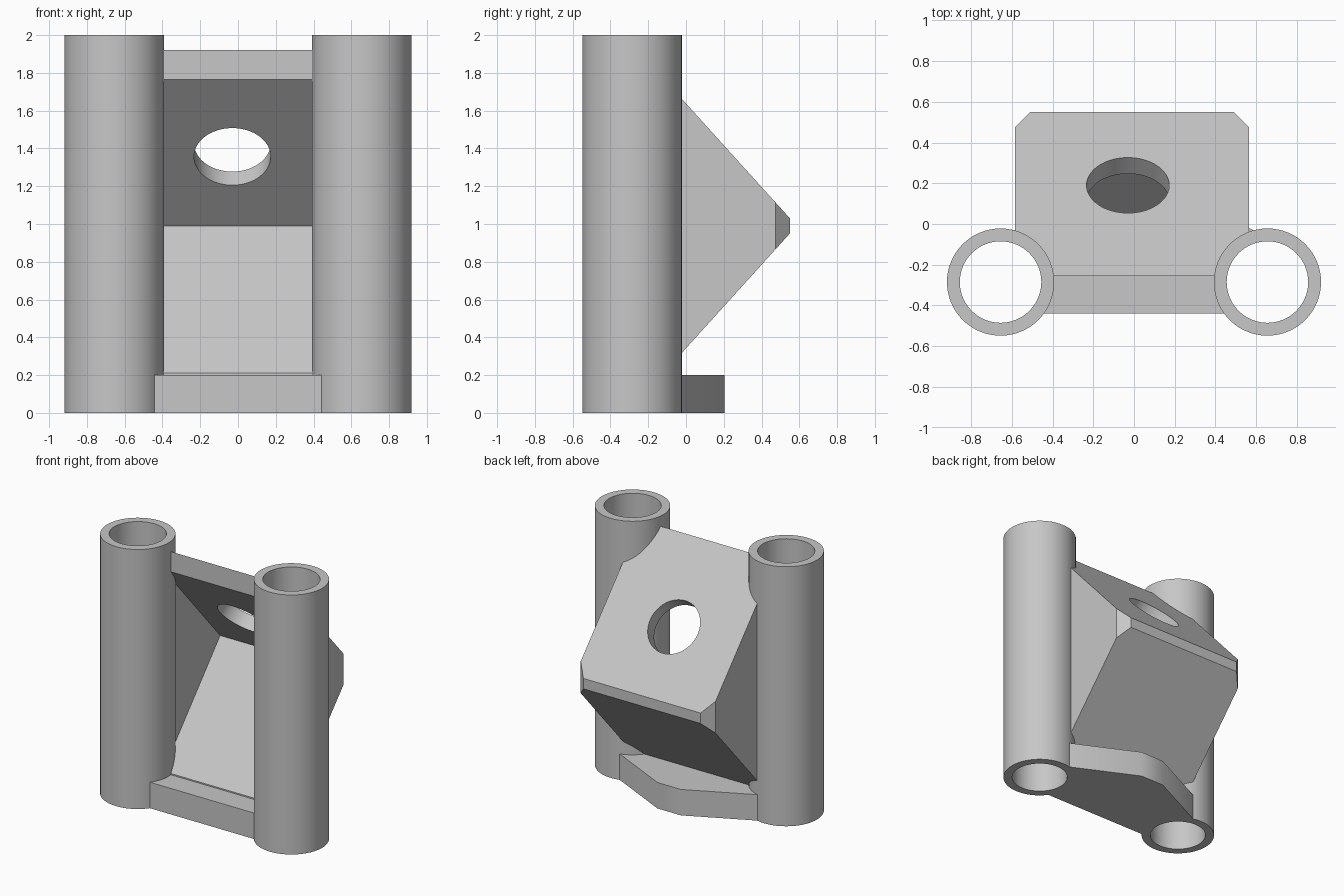
import bpy
import bmesh
from math import tau
from mathutils import Vector

cube = bpy.data.objects.get("Cube")
if cube:
    bpy.data.objects.remove(cube, do_unlink=True)

grey = bpy.data.materials.new("plain grey")
grey.use_nodes = True
colour = (0.57, 0.57, 0.57, 1)
grey.diffuse_color = colour
grey.node_tree.nodes["Principled BSDF"].inputs["Base Color"].default_value = colour

TUBE_X, TUBE_Y = 0.655, -0.285
OUTER_R, BORE_R = 0.263, 0.2
HEIGHT = 2.0


def finish(bm, name):
    bmesh.ops.recalc_face_normals(bm, faces=bm.faces[:])
    mesh = bpy.data.meshes.new(name)
    bm.to_mesh(mesh)
    bm.free()
    mesh.materials.append(grey)
    obj = bpy.data.objects.new(name, mesh)
    bpy.context.collection.objects.link(obj)
    return obj


def prism(points, start, sweep):
    """Extrude a closed outline of 3D points."""
    bm = bmesh.new()
    face = bm.faces.new([bm.verts.new(Vector(p) + Vector(start)) for p in points])
    ext = bmesh.ops.extrude_face_region(bm, geom=[face])["geom"]
    verts = [v for v in ext if isinstance(v, bmesh.types.BMVert)]
    bmesh.ops.translate(bm, verts=verts, vec=sweep)
    if not face.is_valid or len(bm.faces) < len(points) + 2:
        bm.faces.new([v for v in bm.verts if v not in verts])
    return bm


def side_prism(profile, x0, x1):
    return prism([(0, y, z) for y, z in profile], (x0, 0, 0), (x1 - x0, 0, 0))


def cylinder(name, centre, axis, radius, depth):
    bm = bmesh.new()
    bmesh.ops.create_cone(bm, cap_ends=True, segments=64, radius1=radius,
                          radius2=radius, depth=depth)
    turn = Vector(axis).to_track_quat("Z", "Y").to_matrix()
    bmesh.ops.rotate(bm, verts=bm.verts[:], matrix=turn)
    bmesh.ops.translate(bm, verts=bm.verts[:], vec=centre)
    return finish(bm, name)


def select_only(obj):
    bpy.ops.object.select_all(action="DESELECT")
    obj.select_set(True)
    bpy.context.view_layer.objects.active = obj


def cut(obj, cutter):
    cutter.hide_render = True
    mod = obj.modifiers.new("cut", "BOOLEAN")
    mod.operation = "DIFFERENCE"
    mod.solver = "EXACT"
    mod.object = cutter
    select_only(obj)
    bpy.ops.object.modifier_apply(modifier=mod.name)
    bpy.data.objects.remove(cutter, do_unlink=True)


def smooth(obj):
    select_only(obj)
    bpy.ops.object.shade_smooth_by_angle(angle=0.5)


def clear_bores(obj):
    # Parts end inside the tube walls so the bores stay open
    for side in (-1, 1):
        cut(obj, cylinder("bore_cutter", (side * TUBE_X, TUBE_Y, HEIGHT / 2),
                          (0, 0, 1), BORE_R + 0.03, HEIGHT * 2))


# Two open tubes
for name, side in (("right_tube", -1), ("left_tube", 1)):
    bm = bmesh.new()
    ring = [bm.verts.new((r, 0, z)) for r, z in
            ((BORE_R, 0), (OUTER_R, 0), (OUTER_R, HEIGHT), (BORE_R, HEIGHT))]
    edges = [bm.edges.new((ring[i - 1], ring[i])) for i in range(4)]
    bmesh.ops.spin(bm, geom=ring + edges, cent=(0, 0, 0), axis=(0, 0, 1),
                   angle=tau, steps=64)
    bmesh.ops.remove_doubles(bm, verts=bm.verts[:], dist=0.0005)
    bmesh.ops.translate(bm, verts=bm.verts[:], vec=(side * TUBE_X, TUBE_Y, 0))
    smooth(finish(bm, name))

# Wedge-shaped housing with chamfered back corners
X0, X1, BACK = -0.585, 0.565, 0.55
FRONT = -0.255
bm = side_prism([(FRONT, 0.06), (BACK, 0.95), (BACK, 1.03), (FRONT, 1.92)], X0, X1)
for x, side in ((X0, -1), (X1, 1)):
    bmesh.ops.bisect_plane(bm, geom=bm.verts[:] + bm.edges[:] + bm.faces[:],
                           plane_co=(x - side * 0.075, BACK, 0),
                           plane_no=(side, 1, 0), clear_outer=True)
    bmesh.ops.holes_fill(bm, edges=bm.edges[:], sides=0)
housing = finish(bm, "wedge_housing")

# Open front cavity
bm = side_prism([(-0.4, 0.21), (FRONT, 0.21), (0.44, 0.99),
                 (FRONT, 1.765), (-0.4, 1.765)], -0.46, 0.44)
cut(housing, finish(bm, "cavity_cutter"))

# Round hole square to the upper slope
cut(housing, cylinder("hole_cutter", (-0.03, 0.19, 1.428), (0, 1.105, 1), 0.203, 0.5))
clear_bores(housing)
smooth(housing)

# Base plate tapering to the back
half = [(0.1, 0.205), (TUBE_X, -0.064), (TUBE_X, -0.44)]
outline = half + [(-x, y) for x, y in reversed(half)]
base = finish(prism([(x, y, 0) for x, y in outline], (0, 0, 0), (0, 0, 0.2)), "base_plate")
clear_bores(base)
smooth(base)
